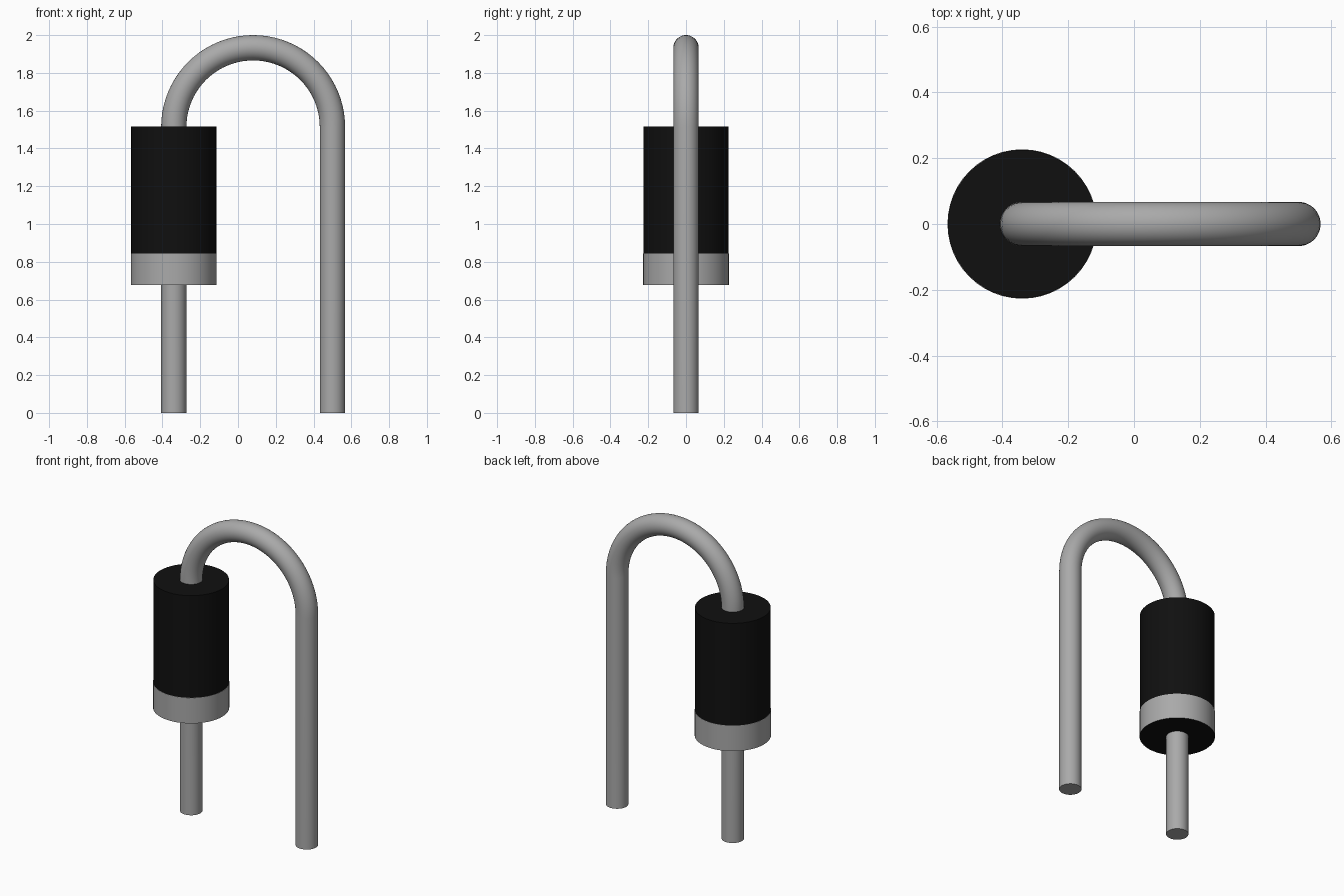
import bpy, bmesh, math
from mathutils import Vector

if "Cube" in bpy.data.objects:
    bpy.data.objects.remove(bpy.data.objects["Cube"], do_unlink=True)

BODY_X, LEG_X = -0.34, 0.5
WIRE_R = 0.067
BODY_R, BAND_R = 0.2255, 0.227
BOTTOM, BAND_TOP, TOP = 0.677, 0.845, 1.515
SIDES = 48


def material(name, colour):
    mat = bpy.data.materials.new(name)
    mat.use_nodes = True
    mat.diffuse_color = (*colour, 1)
    mat.node_tree.nodes["Principled BSDF"].inputs["Base Color"].default_value = (*colour, 1)
    return mat


def skin_rings(name, rings, mat):
    """Join equal rings of points into a closed, capped solid."""
    bm = bmesh.new()
    loops = [[bm.verts.new(p) for p in ring] for ring in rings]
    for a, b in zip(loops, loops[1:]):
        for i in range(len(a)):
            j = (i + 1) % len(a)
            bm.faces.new((a[i], a[j], b[j], b[i]))
    bm.faces.new(loops[0][::-1])
    bm.faces.new(loops[-1])
    bmesh.ops.recalc_face_normals(bm, faces=bm.faces)
    mesh = bpy.data.meshes.new(name)
    bm.to_mesh(mesh)
    bm.free()
    mesh.materials.append(mat)
    obj = bpy.data.objects.new(name, mesh)
    bpy.context.collection.objects.link(obj)
    bpy.ops.object.select_all(action="DESELECT")
    obj.select_set(True)
    bpy.context.view_layer.objects.active = obj
    bpy.ops.object.shade_smooth_by_angle(angle=math.radians(35))
    return obj


def circle(centre, u, v, radius):
    angles = [math.tau * i / SIDES for i in range(SIDES)]
    return [centre + radius * (math.cos(a) * u + math.sin(a) * v) for a in angles]


X, Y, Z = Vector((1, 0, 0)), Vector((0, 1, 0)), Vector((0, 0, 1))
metal = material("grey metal", (0.4, 0.4, 0.4))
black = material("black casing", (0.005, 0.005, 0.005))

# Bent wire: straight lead, half-circle bend, long straight lead
bend_r = (LEG_X - BODY_X) / 2
bend_z = 2 - WIRE_R - bend_r
bend_centre = Vector(((LEG_X + BODY_X) / 2, 0, bend_z))
steps = 40
rings = [circle(X * BODY_X, -X, Y, WIRE_R)]
for i in range(steps + 1):
    a = math.pi * (1 - i / steps)
    out = math.cos(a) * X + math.sin(a) * Z
    rings.append(circle(bend_centre + out * bend_r, out, Y, WIRE_R))
rings.append(circle(X * LEG_X, X, Y, WIRE_R))
skin_rings("wire_lead", rings, metal)

# Casing with a slightly raised band flush with its lower end
profile = [(BAND_R, BOTTOM), (BAND_R, BAND_TOP), (BODY_R, BAND_TOP), (BODY_R, TOP)]
casing = skin_rings(
    "casing",
    [circle(X * BODY_X + Z * z, X, Y, r) for r, z in profile],
    black,
)
casing.data.materials.append(metal)
for face in casing.data.polygons:
    if face.center.z < BAND_TOP + 0.001 and face.center.z > BOTTOM + 0.001:
        face.material_index = 1
